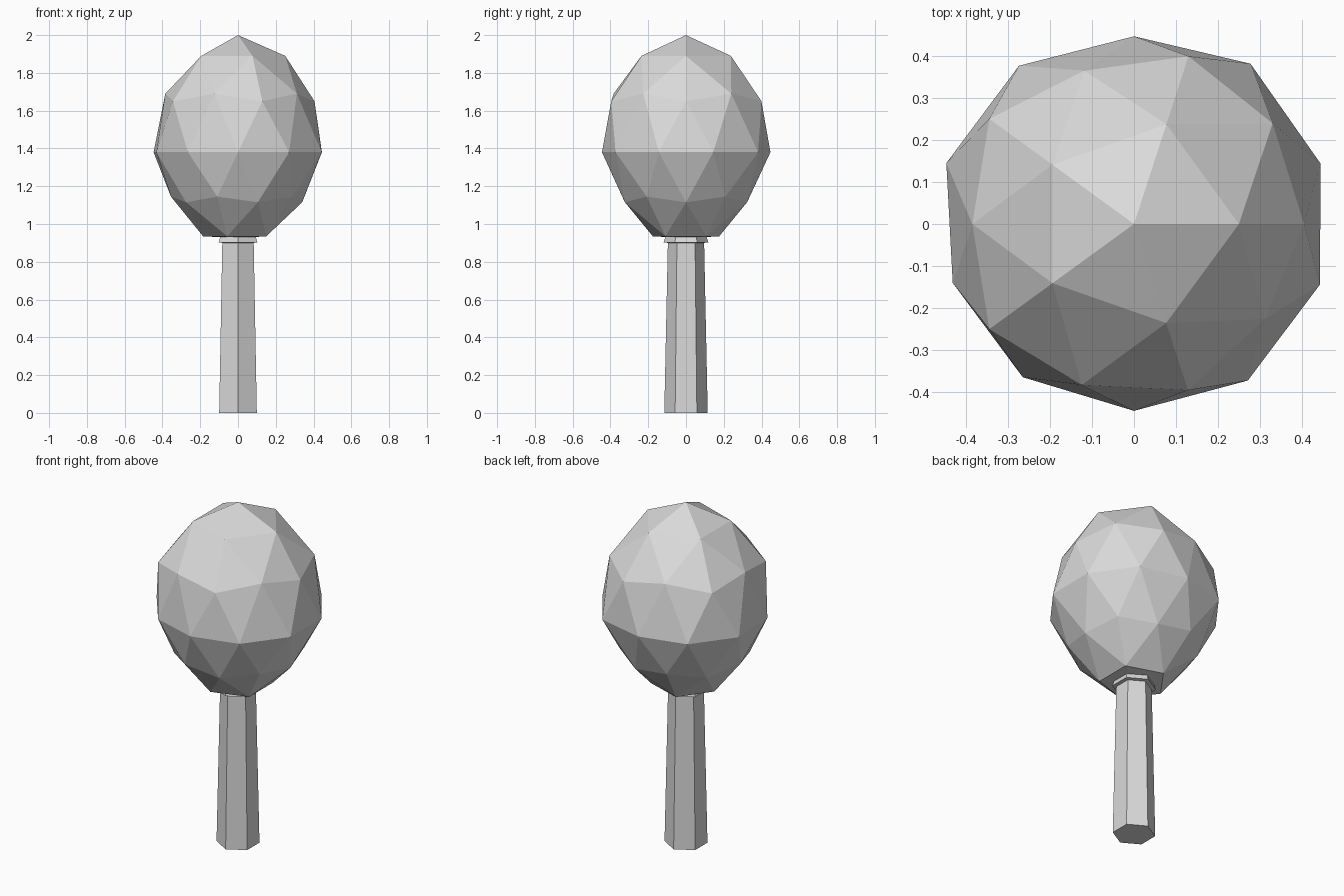
import bpy, bmesh, math

cube = bpy.data.objects.get("Cube")
if cube:
    bpy.data.objects.remove(cube, do_unlink=True)

# One plain material for the whole tree
grey = bpy.data.materials.new("plain grey")
grey.use_nodes = True
colour = (0.7, 0.7, 0.7, 1)
grey.diffuse_color = colour
grey.node_tree.nodes["Principled BSDF"].inputs["Base Color"].default_value = colour


def make_object(name, bm):
    mesh = bpy.data.meshes.new(name)
    bmesh.ops.recalc_face_normals(bm, faces=bm.faces)
    bm.to_mesh(mesh)
    bm.free()
    mesh.materials.append(grey)
    obj = bpy.data.objects.new(name, mesh)
    bpy.context.collection.objects.link(obj)
    return obj


def angle(v):
    return round(math.degrees(math.atan2(v.co.y, v.co.x))) % 360


# Crown: a faceted ball, reshaped ring by ring into an egg narrowing to the trunk
# unit height of ring: (new height, radii around the ring)
RINGS = {
    1.0: (2.0, [0]),
    0.851: (1.89, [.25, .25, .24, .24, .248]),
    0.526: (1.69, [.408, .384, .385, .403, .385]),
    0.447: (1.65, [.405, .42, .426, .426, .416]),
    0.0: (1.38, [.467, .472, .447, .466, .47, .454, .451, .445, .461, .466]),
    -0.447: (1.145, [.355] * 5),
    -0.526: (1.115, [.34] * 5),
    -0.851: (.935, [.185] * 5),
    -1.0: (.925, [0]),
}
bm = bmesh.new()
bmesh.ops.create_icosphere(bm, subdivisions=2, radius=1)
rings = {level: [] for level in RINGS}
for v in bm.verts:
    rings[min(RINGS, key=lambda level: abs(level - v.co.z))].append(v)
for level, verts in rings.items():
    height, radii = RINGS[level]
    for v, radius in zip(sorted(verts, key=angle), radii):
        flat = v.co.xy
        flat = flat.normalized() * radius if radius else flat * 0
        v.co = (flat.x, flat.y, height)
make_object("crown", bm)


def hexagon_column(name, profile):
    """Six-sided column from (radius, height) pairs, a corner facing front."""
    bm = bmesh.new()
    loops = []
    for r, z in profile:
        loops.append([bm.verts.new((r * math.sin(k * math.pi / 3),
                                    r * math.cos(k * math.pi / 3), z))
                      for k in range(6)])
    for low, high in zip(loops, loops[1:]):
        for k in range(6):
            n = (k + 1) % 6
            bm.faces.new((low[k], low[n], high[n], high[k]))
    bm.faces.new(loops[0])
    bm.faces.new(loops[-1])
    return make_object(name, bm)


# Tapered trunk with a short collar under the crown
hexagon_column("trunk", [(.115, 0), (.096, .9), (.118, .903), (.105, .945)])
